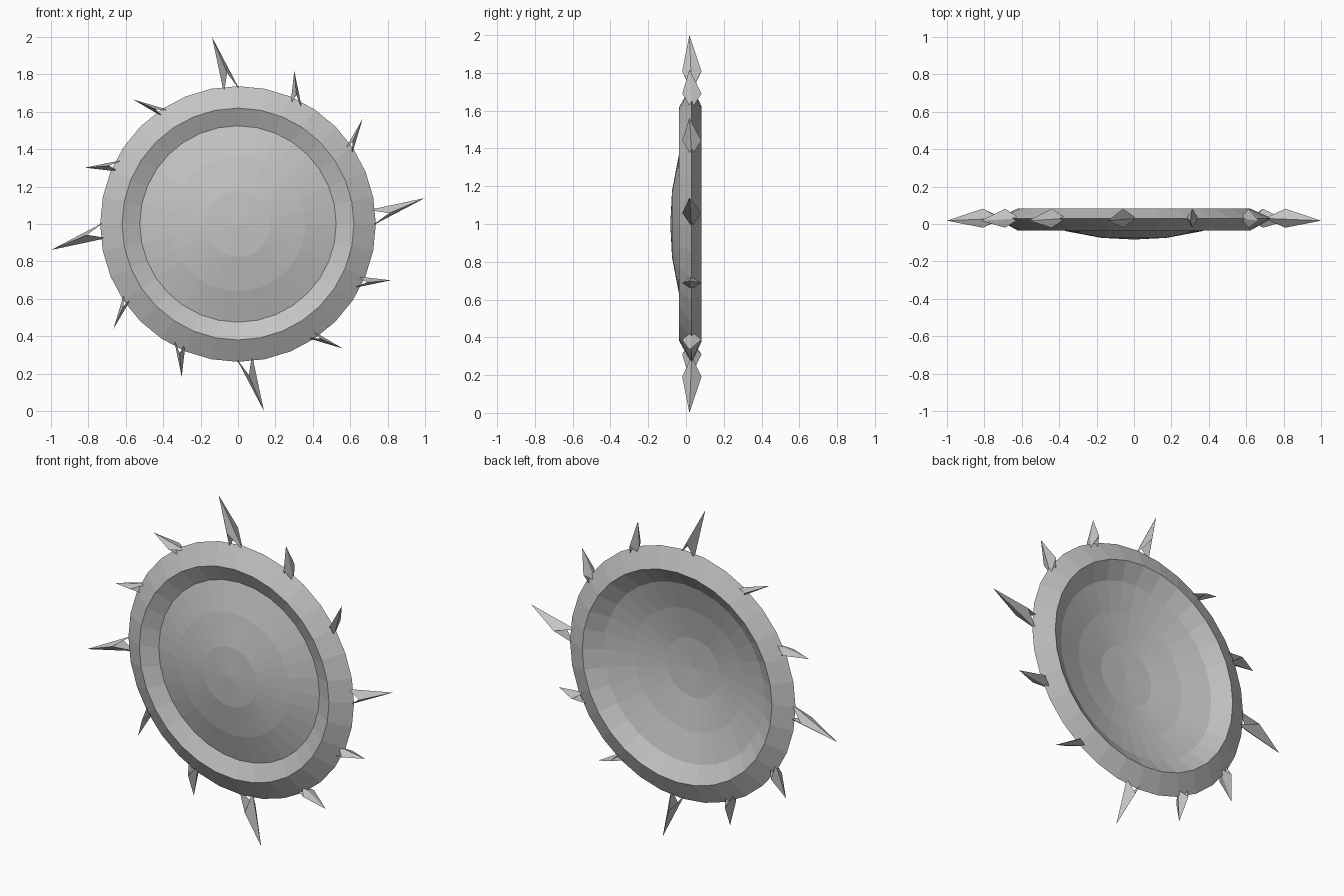
import bpy, bmesh, math
from mathutils import Matrix, Vector

cube = bpy.data.objects.get("Cube")
if cube:
    bpy.data.objects.remove(cube, do_unlink=True)

CENTRE = Vector((0, 0, 1))
SIDES = 32

steel = bpy.data.materials.new("grey_steel")
steel.use_nodes = True
GREY = (0.55, 0.55, 0.55, 1)
steel.diffuse_color = GREY
steel.node_tree.nodes["Principled BSDF"].inputs["Base Color"].default_value = GREY


def finish(bm, name):
    """Turn a bmesh into a flat-shaded steel object."""
    bmesh.ops.recalc_face_normals(bm, faces=bm.faces)
    mesh = bpy.data.meshes.new(name)
    bm.to_mesh(mesh)
    bm.free()
    mesh.materials.append(steel)
    obj = bpy.data.objects.new(name, mesh)
    bpy.context.collection.objects.link(obj)
    return obj


def lathe(name, profile):
    """Revolve (radius, y) points about the y axis through the centre."""
    bm = bmesh.new()
    verts = [bm.verts.new(CENTRE + Vector((r, y, 0))) for r, y in profile]
    edges = [bm.edges.new(pair) for pair in zip(verts, verts[1:])]
    bmesh.ops.spin(bm, geom=verts + edges, cent=CENTRE, axis=(0, 1, 0),
                   angle=math.tau, steps=SIDES, use_duplicate=False)
    bmesh.ops.remove_doubles(bm, verts=bm.verts, dist=0.0005)
    return finish(bm, name)


# Shield body: domed front, recessed groove, bevelled rim, hollow back
lathe("shield_body", [
    (0, -0.083), (0.175, -0.074), (0.36, -0.039), (0.525, 0.01),
    (0.62, -0.036), (0.737, 0.03), (0.62, 0.083),
    (0.525, 0.018), (0.36, -0.031), (0.175, -0.066), (0, -0.075)])


def spike(name, tip, left, right, notch, turn):
    """Forked spike: two prongs bite the rim, ridges front and back."""
    flat = [(tip, 0.018), (left, 0.03), (right, 0.03), (notch, -0.02), (notch, 0.082)]
    spin = Matrix.Rotation(turn, 3, 'Y')
    bm = bmesh.new()
    t, l, r, f, b = [bm.verts.new(CENTRE + spin @ Vector((p[0], y, p[1])))
                     for p, y in flat]
    for face in ((t, l, f), (t, f, r), (t, r, b), (t, b, l), (l, b, f), (r, f, b)):
        bm.faces.new(face)
    return finish(bm, name)


# Spikes: each kind repeats every quarter turn (tip, left, right, notch in x, z)
KINDS = {
    "long_spike": ((-0.139, 1.0), (-0.075, 0.70), (0.013, 0.71), (-0.058, 0.808)),
    "short_spike": ((0.301, 0.818), (0.28, 0.636), (0.344, 0.61), (0.312, 0.69)),
    "slanted_spike": ((-0.561, 0.666), (-0.396, 0.569), (-0.364, 0.607), (-0.44, 0.613)),
}
for kind, points in KINDS.items():
    for quarter in range(4):
        spike(f"{kind}_{quarter + 1}", *points, quarter * math.pi / 2)
